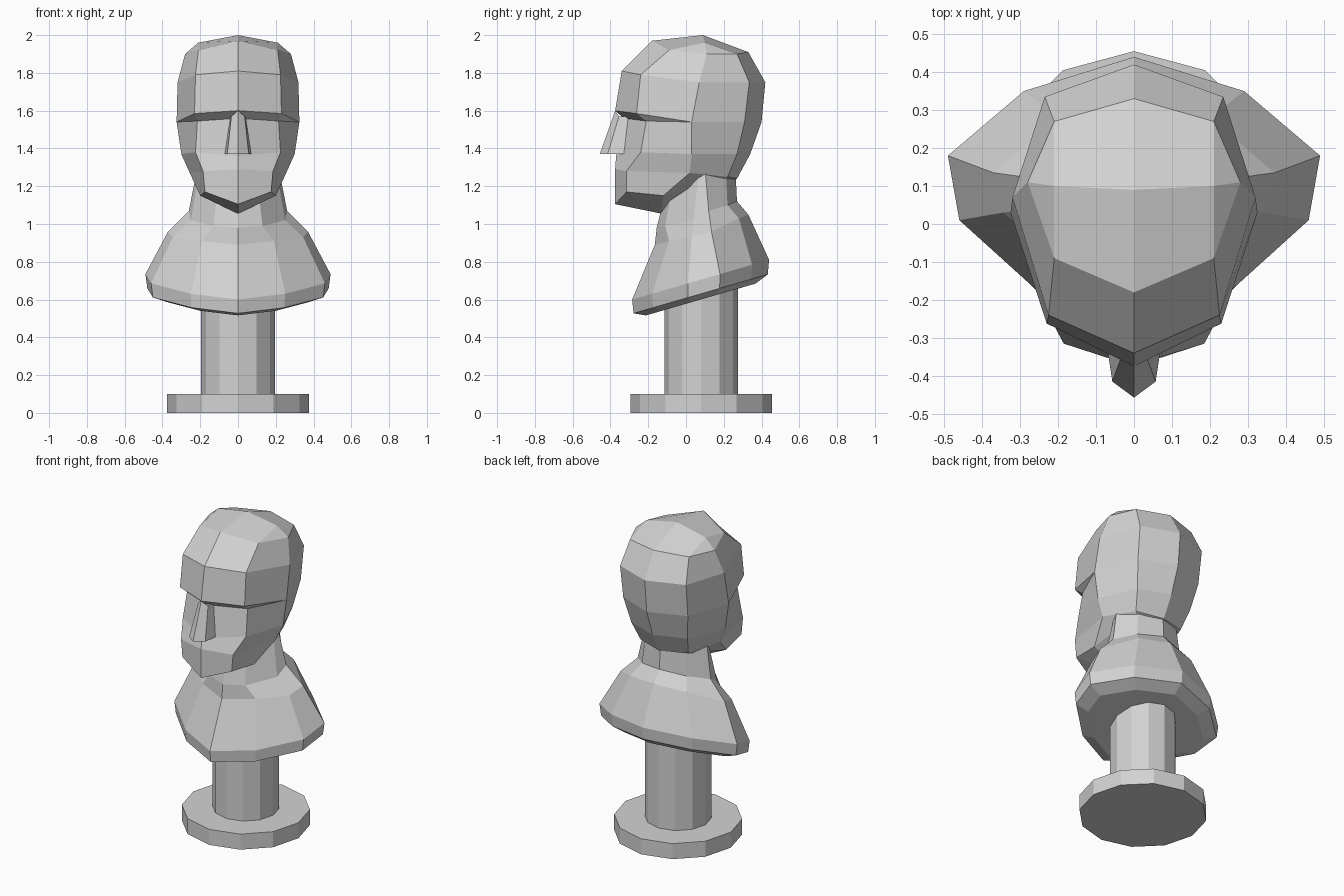
import bpy, bmesh

if "Cube" in bpy.data.objects:
    bpy.data.objects.remove(bpy.data.objects["Cube"])

stone = bpy.data.materials.new("pale grey stone")
stone.diffuse_color = (0.65, 0.65, 0.65, 1)
stone.use_nodes = True
stone.node_tree.nodes["Principled BSDF"].inputs["Base Color"].default_value = stone.diffuse_color


def finish(name, bm):
    bmesh.ops.remove_doubles(bm, verts=bm.verts, dist=0.0005)
    bmesh.ops.recalc_face_normals(bm, faces=bm.faces)
    mesh = bpy.data.meshes.new(name)
    bm.to_mesh(mesh)
    bm.free()
    mesh.materials.append(stone)
    obj = bpy.data.objects.new(name, mesh)
    bpy.context.collection.objects.link(obj)
    return obj


def ring(bm, half):
    """Closed symmetric ring from a right-hand half that runs front to back."""
    pts = list(half) + [(-x, y, z) for x, y, z in reversed(half) if x > 0]
    return [bm.verts.new(p) for p in pts]


def loft(bm, halves):
    rings = [ring(bm, h) for h in halves]
    for a, b in zip(rings, rings[1:]):
        n = len(a)
        for i in range(n):
            j = (i + 1) % n
            bm.faces.new((a[i], a[j], b[j], b[i]))
    return rings


def drum(name, radius, z0, z1, y=0.08):
    bpy.ops.mesh.primitive_cylinder_add(vertices=12, radius=radius, depth=z1 - z0,
                                        location=(0, y, (z0 + z1) / 2))
    obj = bpy.context.object
    obj.name = name
    obj.data.materials.append(stone)


# Stand
drum("base_disc", 0.375, 0, 0.1)
drum("stand_column", 0.195, 0.09, 0.66)

# Head: rings from crown to jaw, each front, temple, side, back corner, back
bm = bmesh.new()
head = loft(bm, [
    [(0, -.18, 1.97), (.21, -.09, 1.92), (.28, .11, 1.9), (.21, .27, 1.9), (0, .33, 1.91)],
    [(0, -.34, 1.81), (.225, -.24, 1.79), (.32, .07, 1.75), (.235, .335, 1.75), (0, .42, 1.75)],
    [(0, -.375, 1.6), (.23, -.262, 1.585), (.325, .03, 1.54), (.23, .31, 1.54), (0, .4, 1.54)],
    [(0, -.33, 1.56), (.215, -.21, 1.545), (.325, .03, 1.54), (.23, .31, 1.54), (0, .4, 1.54)],
    [(0, -.37, 1.36), (.225, -.24, 1.38), (.3, .03, 1.37), (.2, .27, 1.37), (0, .34, 1.37)],
    [(0, -.375, 1.29), (.185, -.315, 1.28), (.255, .02, 1.27), (.17, .22, 1.25), (0, .27, 1.24)],
    [(0, -.375, 1.105), (.175, -.315, 1.17), (.2, -.12, 1.15), (.15, .2, 1.24), (0, .25, 1.23)],
])
# Crown cap
top = head[0]
apex = bm.verts.new((0, .09, 2.0))
for f, s, b, x in ((top[1], top[2], top[3], .21), (top[7], top[6], top[5], -.21)):
    mid = bm.verts.new((x, .1, 1.96))
    for face in ((top[0], f, mid, apex), (apex, mid, b, top[4]), (f, s, mid), (mid, s, b)):
        bm.faces.new(face)
# Underside of jaw
throat = bm.verts.new((0, -.13, 1.055))
for i in range(8):
    bm.faces.new((head[-1][i], head[-1][(i + 1) % 8], throat))
finish("head", bm)

# Nose
bm = bmesh.new()
bridge, tip = [[bm.verts.new(p) for p in pts] for pts in (
    [(-.04, -.3, 1.57), (-.035, -.355, 1.57), (0, -.375, 1.6), (.035, -.355, 1.57), (.04, -.3, 1.57)],
    [(-.07, -.33, 1.37), (-.057, -.415, 1.37), (0, -.457, 1.37), (.057, -.415, 1.37), (.07, -.33, 1.37)])]
for i in range(5):
    j = (i + 1) % 5
    bm.faces.new((bridge[i], bridge[j], tip[j], tip[i]))
bm.faces.new(bridge)
bm.faces.new(tip)
finish("nose", bm)

# Neck and shoulders, with a rim that tilts down to the front
plan = [(0, -.285), (.25, -.18), (.46, .01), (.49, .18), (.29, .35), (0, .44)]


def rim(scale, drop, pivot=0.08):
    return [(x * scale, pivot + (y - pivot) * scale,
             0.6 + 0.29 * (pivot + (y - pivot) * scale + 0.285) - drop) for x, y in plan]


bm = bmesh.new()
bust = loft(bm, [
    [(0, -.12, 1.12), (.11, -.08, 1.16), (.2, .07, 1.3), (.215, .1, 1.3), (.14, .21, 1.29), (0, .262, 1.28)],
    [(0, -.155, .98), (.13, -.11, .99), (.25, .04, 1.02), (.26, .12, 1.07), (.16, .22, 1.1), (0, .27, 1.12)],
    [(0, -.165, .89), (.19, -.09, .91), (.345, .03, .93), (.37, .135, .96), (.2, .28, 1.03), (0, .33, 1.05)],
    rim(1, 0), rim(.98, .075), rim(.8, .105),
])
bm.faces.new(bust[0])
bm.faces.new(bust[-1])
finish("neck_and_shoulders", bm)
